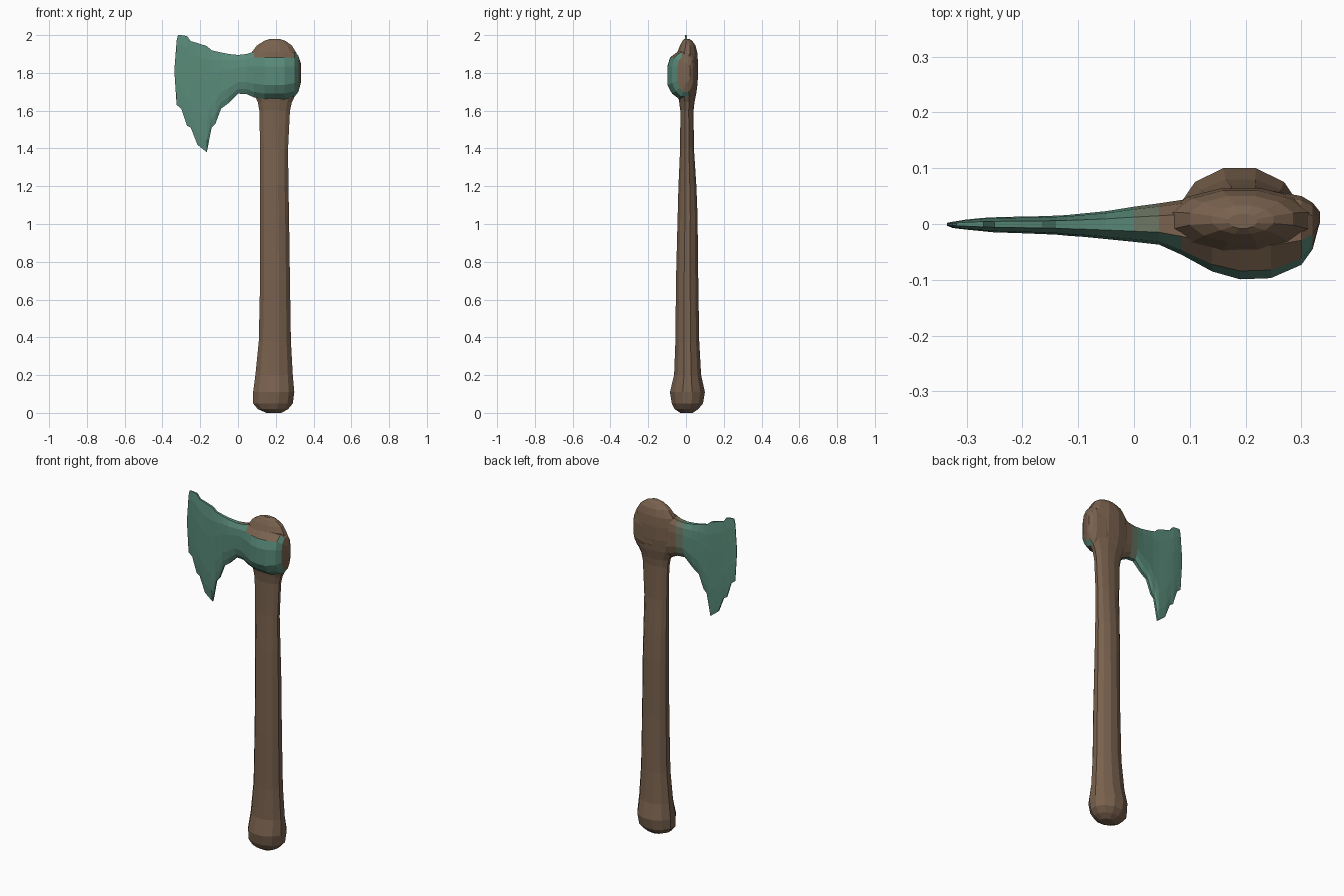
import bpy, bmesh, math


def material(name, rgb):
    m = bpy.data.materials.new(name)
    m.diffuse_color = (*rgb, 1)
    return m


WOOD = material("wood", (0.19, 0.12, 0.075))
BLEND = material("wood_to_metal", (0.145, 0.18, 0.125))
METAL = material("green_metal", (0.10, 0.255, 0.19))


def loft(name, rings, mats, pick=None):
    """Skin closed rings of points, cap both ends, choose a material per face."""
    bm = bmesh.new()
    loops = [[bm.verts.new(p) for p in ring] for ring in rings]
    n = len(loops[0])
    for a, b in zip(loops, loops[1:]):
        for i in range(n):
            j = (i + 1) % n
            bm.faces.new((a[i], a[j], b[j], b[i]))
    bm.faces.new(loops[0])
    bm.faces.new(loops[-1])
    bmesh.ops.recalc_face_normals(bm, faces=bm.faces)
    if pick:
        for f in bm.faces:
            f.material_index = pick(f)
    me = bpy.data.meshes.new(name)
    bm.to_mesh(me)
    bm.free()
    for m in mats:
        me.materials.append(m)
    ob = bpy.data.objects.new(name, me)
    bpy.context.collection.objects.link(ob)
    return ob


# Handle with rounded pommel and bulbous top: z, x min, x max, y min, y max
handle_rows = [
    (0.00, 0.15, 0.23, -0.03, 0.035), (0.02, 0.105, 0.265, -0.06, 0.065),
    (0.05, 0.08, 0.29, -0.075, 0.09), (0.11, 0.08, 0.298, -0.085, 0.10),
    (0.20, 0.092, 0.29, -0.063, 0.08), (0.38, 0.11, 0.28, -0.056, 0.07),
    (0.70, 0.117, 0.275, -0.053, 0.065), (1.05, 0.117, 0.27, -0.044, 0.061),
    (1.20, 0.117, 0.267, -0.040, 0.055), (1.40, 0.117, 0.265, -0.031, 0.042),
    (1.60, 0.113, 0.275, -0.030, 0.040), (1.645, 0.105, 0.285, -0.036, 0.045),
    (1.70, 0.08, 0.312, -0.045, 0.056), (1.77, 0.06, 0.325, -0.05, 0.063),
    (1.85, 0.06, 0.325, -0.05, 0.064), (1.905, 0.07, 0.31, -0.048, 0.06),
    (1.945, 0.10, 0.285, -0.032, 0.05), (1.97, 0.14, 0.25, -0.018, 0.033),
    (1.98, 0.17, 0.22, -0.008, 0.018),
]
SIDES = 12


def oval(z, x0, x1, y0, y1):
    pts = []
    for i in range(SIDES):
        a = math.tau * (i + 0.5) / SIDES
        k = 1 / math.cos(math.pi / SIDES)
        pts.append(((x0 + x1) / 2 + (x1 - x0) / 2 * k * math.cos(a),
                    (y0 + y1) / 2 + (y1 - y0) / 2 * k * math.sin(a), z))
    return pts


loft("handle", [oval(*r) for r in handle_rows], [WOOD])

# Axe head: jagged blade growing into the boss; x, z low, z high, front, back depth
head_rows = [
    (-0.335, 1.78, 1.84, 0.003, 0.002), (-0.325, 1.63, 1.97, 0.007, 0.004),
    (-0.318, 1.625, 2.00, 0.008, 0.005), (-0.300, 1.61, 2.00, 0.010, 0.008),
    (-0.270, 1.52, 1.995, 0.013, 0.011), (-0.250, 1.51, 1.968, 0.015, 0.012),
    (-0.215, 1.42, 1.958, 0.016, 0.013), (-0.165, 1.38, 1.942, 0.018, 0.014),
    (-0.140, 1.51, 1.920, 0.019, 0.015), (-0.120, 1.53, 1.915, 0.021, 0.016),
    (-0.090, 1.61, 1.908, 0.023, 0.019), (-0.050, 1.64, 1.900, 0.027, 0.023),
    (0.000, 1.69, 1.895, 0.032, 0.031), (0.045, 1.688, 1.900, 0.037, 0.037),
    (0.085, 1.67, 1.912, 0.055, 0.043), (0.140, 1.66, 1.915, 0.085, 0.054),
    (0.190, 1.66, 1.915, 0.099, 0.062), (0.245, 1.66, 1.915, 0.097, 0.060),
    (0.300, 1.675, 1.910, 0.073, 0.050), (0.320, 1.70, 1.890, 0.045, 0.038),
    (0.333, 1.75, 1.850, -0.005, 0.022),
]
# Cross-section: height fraction, depth fraction
section = [(1, 0.4), (0.87, 0.85), (0.68, 1), (0.3, 1), (0.12, 0.75), (0, 0.35)]


def slab(x, lo, hi, front, back):
    near = [(x, -front * w, lo + u * (hi - lo)) for u, w in section]
    far = [(x, back * w, lo + u * (hi - lo)) for u, w in reversed(section)]
    return near + far


def head_colour(f):
    c = f.calc_center_median()
    hidden = c.y > 0.005 or c.z > 1.895 or c.z < 1.672 or c.x > 0.325
    if c.x < 0.02 or not hidden:
        return 2
    return 1 if c.x < 0.05 else 0


loft("axe_head", [slab(*r) for r in head_rows], [WOOD, BLEND, METAL], head_colour)
